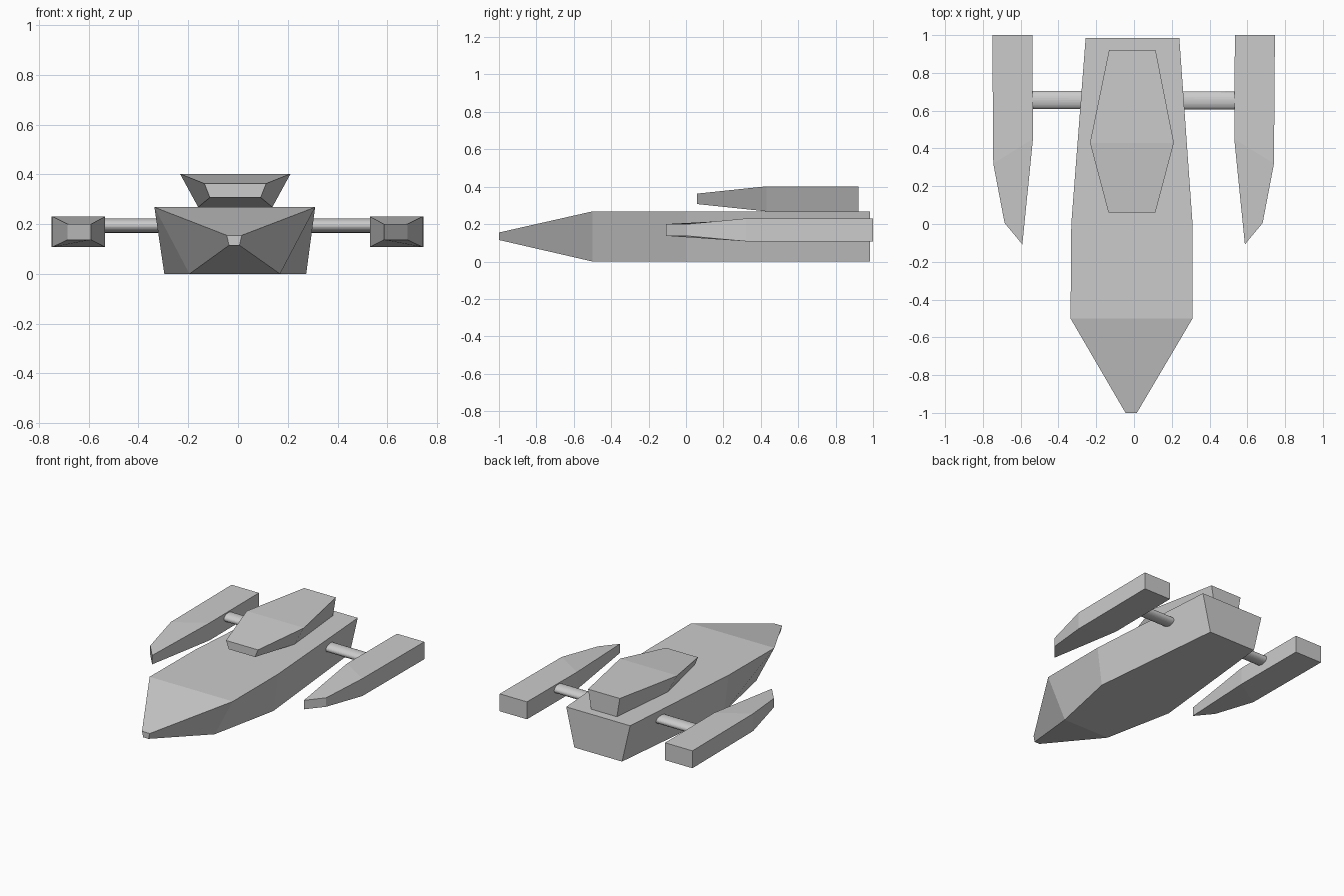
import bpy, bmesh, math

if "Cube" in bpy.data.objects:
    bpy.data.objects.remove(bpy.data.objects["Cube"])


def loft(name, rings):
    """Skin a closed solid through four-cornered rings ordered front to back."""
    bm = bmesh.new()
    loops = [[bm.verts.new(p) for p in ring] for ring in rings]
    for a, b in zip(loops, loops[1:]):
        for i in range(4):
            j = (i + 1) % 4
            bm.faces.new((a[i], a[j], b[j], b[i]))
    bm.faces.new(loops[0])
    bm.faces.new(loops[-1])
    bmesh.ops.recalc_face_normals(bm, faces=bm.faces)
    mesh = bpy.data.meshes.new(name)
    bm.to_mesh(mesh)
    bm.free()
    obj = bpy.data.objects.new(name, mesh)
    bpy.context.collection.objects.link(obj)
    return obj


def trapezoid(y, cx, half_bottom, half_top, z0, z1):
    return [(cx - half_bottom, y, z0), (cx + half_bottom, y, z0),
            (cx + half_top, y, z1), (cx - half_top, y, z1)]


def slab(inner, outer, z0, z1):
    """Pod section whose inner and outer sides may sit at different y."""
    return [(*inner, z0), (*outer, z0), (*outer, z1), (*inner, z1)]


# Main hull: pointed nose, flared sides, tapered stern
loft("hull", [
    trapezoid(-1.0, -0.015, 0.021, 0.030, 0.115, 0.155),
    trapezoid(-0.5, -0.013, 0.182, 0.323, 0.0, 0.268),
    trapezoid(0.0, -0.011, 0.285, 0.321, 0.0, 0.268),
    trapezoid(0.985, -0.008, 0.185, 0.248, 0.0, 0.268),
])

# Raised cabin on the rear deck
loft("cabin", [
    trapezoid(0.06, -0.011, 0.102, 0.124, 0.307, 0.363),
    trapezoid(0.43, -0.011, 0.149, 0.222, 0.268, 0.402),
    trapezoid(0.922, -0.009, 0.100, 0.123, 0.268, 0.402),
])

# Side pods, mirrored
for side, label in ((1, "right"), (-1, "left")):
    sections = [
        slab((0.589, -0.108), (0.683, 0.005), 0.137, 0.2),
        slab((0.533, 0.45), (0.743, 0.32), 0.108, 0.23),
        slab((0.536, 1.0), (0.748, 1.0), 0.108, 0.23),
    ]
    loft(label + "_pod",
         [[(side * x - 0.002, y, z) for x, y, z in ring] for ring in sections])

# Flattened round strut passing through the hull between the pods
bpy.ops.mesh.primitive_cylinder_add(
    vertices=32, radius=1, depth=1.09, location=(-0.002, 0.655, 0.194),
    rotation=(0, math.pi / 2, -0.004))
strut = bpy.context.object
strut.name = "pod_strut"
strut.scale = (0.029, 0.048, 1)
